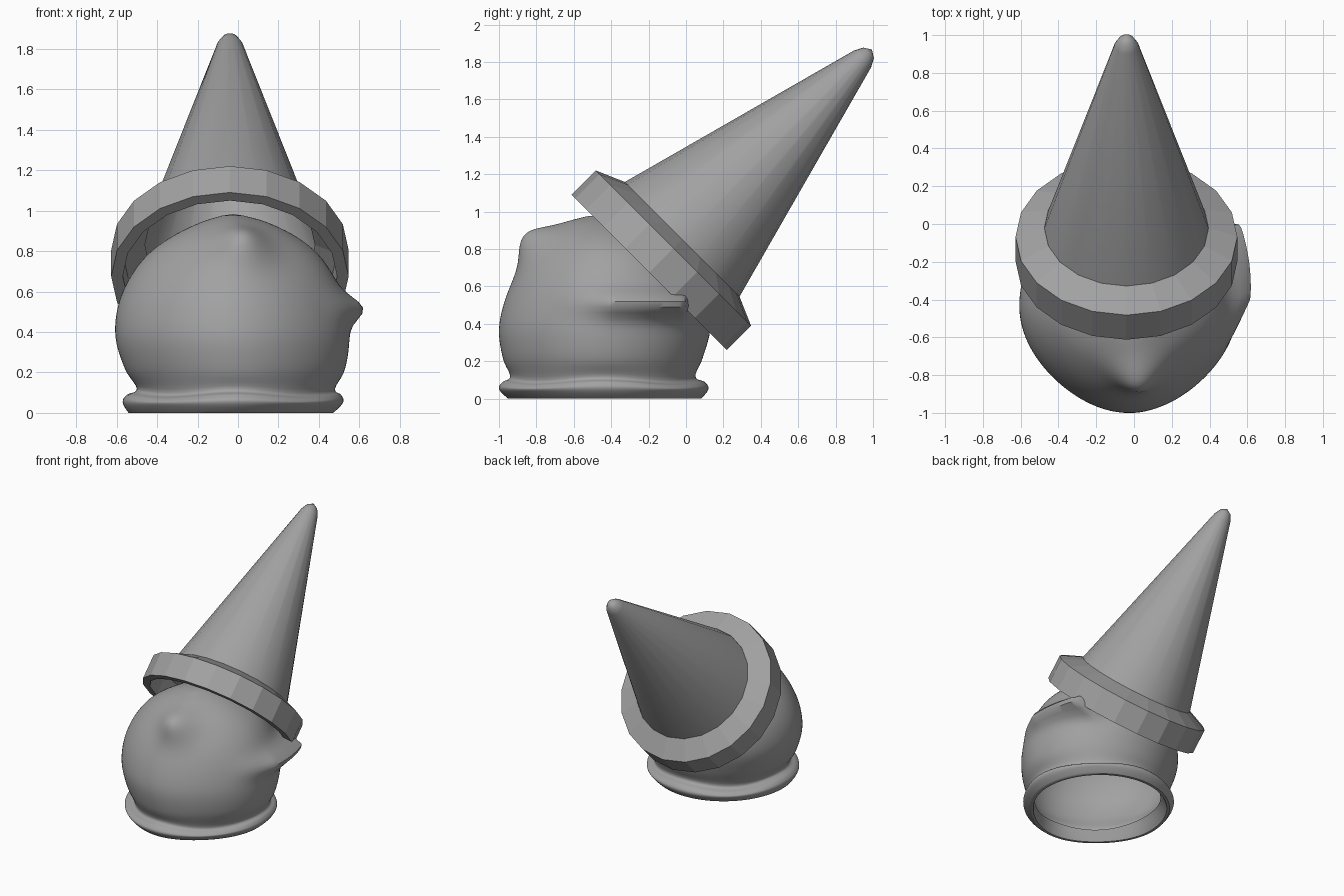
import bpy, bmesh
from math import sin, cos, tau, exp, radians
from mathutils import Matrix, Vector

if "Cube" in bpy.data.objects:
    bpy.data.objects.remove(bpy.data.objects["Cube"])

grey = bpy.data.materials.new("plain grey")
grey.use_nodes = True
colour = (0.36, 0.36, 0.36, 1)
grey.diffuse_color = colour
grey.node_tree.nodes["Principled BSDF"].inputs["Base Color"].default_value = colour


def smoothstep(a, b, v):
    t = min(1, max(0, (v - a) / (b - a)))
    return t * t * (3 - 2 * t)


def spline(rows, steps):
    """Smooth curve through rows of numbers."""
    out = []
    for i in range(len(rows) - 1):
        p0, p1 = rows[max(i - 1, 0)], rows[i]
        p2, p3 = rows[i + 1], rows[min(i + 2, len(rows) - 1)]
        for k in range(steps):
            t = k / steps
            out.append([b + t * (c - a) / 2 + t * t * (a - 2.5 * b + 2 * c - d / 2)
                        + t ** 3 * (1.5 * (b - c) + (d - a) / 2)
                        for a, b, c, d in zip(p0, p1, p2, p3)])
    return out + [list(rows[-1])]


def skin(name, rings, tip=None, smooth=True, closed=False):
    """Join rings of points into a surface, with an optional tip point."""
    bm = bmesh.new()
    loops = [[bm.verts.new(p) for p in ring] for ring in rings]
    pairs = list(zip(loops, loops[1:]))
    if closed:
        pairs.append((loops[-1], loops[0]))
    n = len(loops[0])
    for low, high in pairs:
        for i in range(n):
            j = (i + 1) % n
            bm.faces.new((low[i], low[j], high[j], high[i]))
    if tip is not None:
        end = bm.verts.new(tip)
        for i in range(n):
            bm.faces.new((loops[-1][i], loops[-1][(i + 1) % n], end))
    mesh = bpy.data.meshes.new(name)
    bm.to_mesh(mesh)
    bm.free()
    mesh.materials.append(grey)
    ob = bpy.data.objects.new(name, mesh)
    bpy.context.collection.objects.link(ob)
    if smooth:
        bpy.ops.object.select_all(action='DESELECT')
        ob.select_set(True)
        bpy.context.view_layer.objects.active = ob
        bpy.ops.object.shade_smooth_by_angle(angle=radians(40))
    return ob


# Soft hollow body: height, front, back, right and left extent of each ring
SECTIONS = [
    (0.09, -0.91, 0.03, -0.47, 0.44),
    (0.00, -0.93, 0.06, -0.52, 0.45),
    (0.00, -0.95, 0.08, -0.54, 0.47),
    (0.05, -1.00, 0.12, -0.57, 0.52),
    (0.08, -0.98, 0.10, -0.55, 0.51),
    (0.11, -0.94, 0.05, -0.50, 0.48),
    (0.22, -0.98, 0.09, -0.56, 0.53),
    (0.37, -1.00, 0.13, -0.605, 0.55),
    (0.52, -0.97, 0.12, -0.595, 0.53),
    (0.66, -0.91, 0.08, -0.54, 0.48),
    (0.78, -0.83, 0.01, -0.45, 0.40),
    (0.87, -0.75, -0.10, -0.33, 0.29),
    (0.94, -0.64, -0.24, -0.19, 0.15),
    (0.975, -0.53, -0.37, -0.08, 0.03),
]
SEGMENTS = 128
BUMP = Vector((0.03, -0.80, 0.83))


def shape(p):
    # Thumb ridge on the left side, ending in a blunt nub
    if p.x > 0.1:
        side = smoothstep(-0.75, -0.35, p.y) * (1 - smoothstep(-0.01, 0.05, p.y))
        lump = side * exp(-((p.z - 0.51) / 0.075) ** 2)
        reach = 0.62 - 0.5 * max(0, p.y + 0.33) ** 2 - 0.3 * max(0, -p.y - 0.4)
        p.x += max(0, reach - p.x) * lump
    # Raised knob on the upper front
    near = exp(-((p - BUMP).length / 0.13) ** 2)
    return p + Vector((0, -0.075, 0.05)) * near


rings = []
for z, front, back, right, left in spline(SECTIONS, 5):
    ring = []
    for i in range(SEGMENTS):
        a = tau * i / SEGMENTS
        pinch = 1 - 0.15 * max(0, -sin(a)) ** 2
        x = (left + right) / 2 + (left - right) / 2 * cos(a) * pinch
        y = (front + back) / 2 + (back - front) / 2 * sin(a)
        wave = 0.01 * cos(4 * a) * smoothstep(0.03, 0.09, z) * (1 - smoothstep(0.1, 0.2, z))
        ring.append(shape(Vector((x, y, max(0, z) + wave))))
    rings.append(ring)
skin("body", rings, tip=(-0.025, -0.45, 0.983))

# Hat tilted back, built around its own axis
tilt = Matrix.Translation((-0.04, -0.1975, 0.675)) @ Matrix.Rotation(radians(-45), 4, 'X')
SIDES = 20


def hat_ring(radius, height, sides=SIDES):
    return [tilt @ Vector((radius * sin(tau * i / sides), radius * cos(tau * i / sides), height))
            for i in range(sides)]


skin("hat_band", [hat_ring(r, h) for r, h in
     [(0.53, 0), (0.587, 0), (0.587, 0.184), (0.435, 0.25), (0.42, 0.22), (0.53, 0.16)]],
     smooth=False, closed=True)
skin("hat_cone", [hat_ring(r, h) for r, h in
     [(0.435, 0.245), (0.064, 1.615), (0.04, 1.66)]],
     tip=tilt @ Vector((0, 0, 1.685)))
